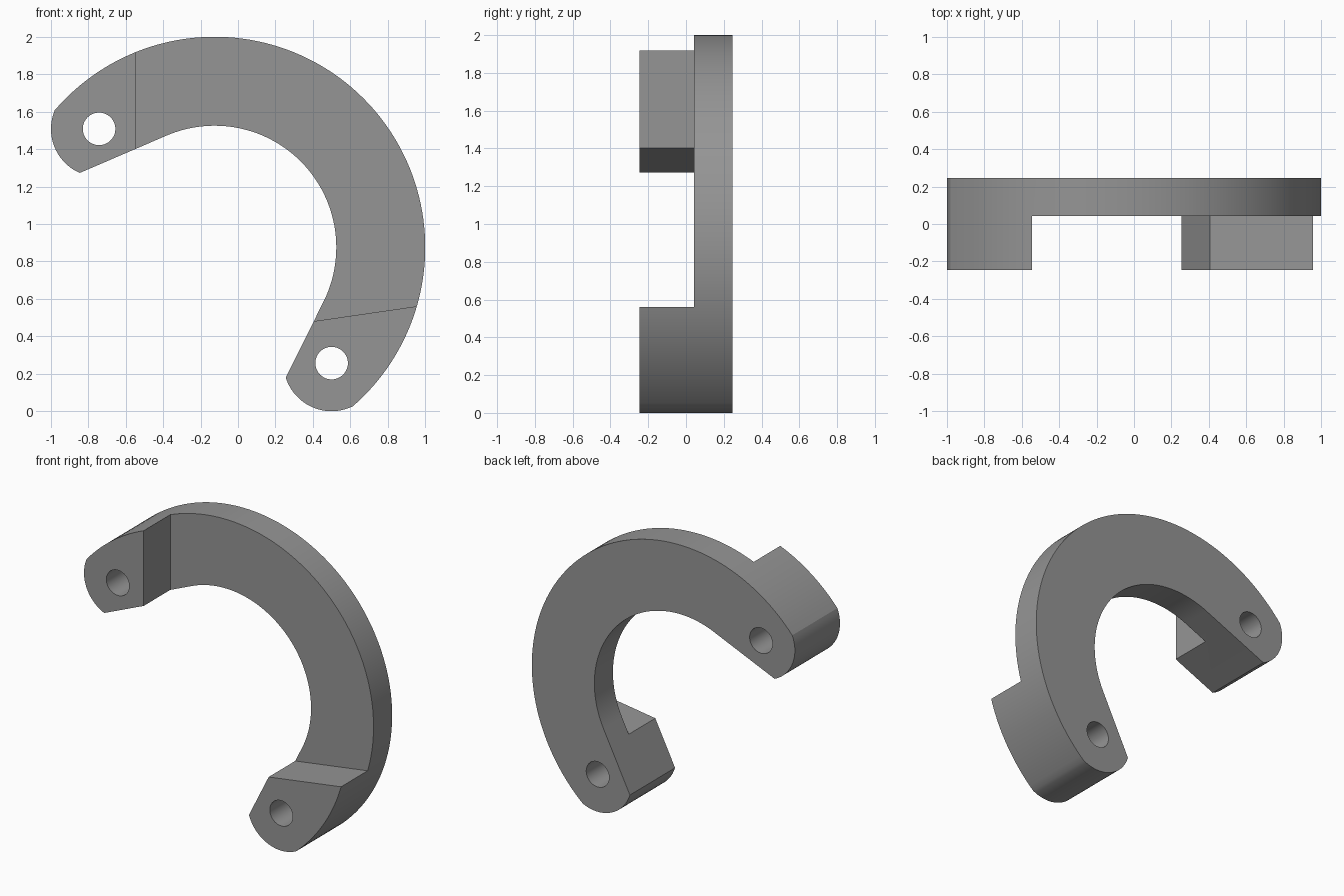
import bpy, bmesh, math
from mathutils import Vector

if "Cube" in bpy.data.objects:
    bpy.data.objects.remove(bpy.data.objects["Cube"])

CENTRE = Vector((-0.125, 0.875))          # ring centre in x, z
R_OUT, R_IN, R_END, R_HOLE = 1.125, 0.65, 0.257, 0.087
FRONT, STEP, BACK = -0.245, 0.043, 0.245  # depths along y
HOLES = [Vector((-0.742, 1.508)), Vector((0.5, 0.257))]

grey = bpy.data.materials.new("plain grey")
grey.diffuse_color = (0.30, 0.30, 0.30, 1)
grey.use_nodes = True
grey.node_tree.nodes["Principled BSDF"].inputs["Base Color"].default_value = grey.diffuse_color


def arc(c, r, a0, a1, n):
    return [c + r * Vector((math.cos(a), math.sin(a)))
            for a in (a0 + (a1 - a0) * i / n for i in range(n + 1))]


def angle(v):
    return math.atan2(v.y, v.x)


def prism(name, pts, y0, y1):
    """Extrude an x-z outline along y."""
    bm = bmesh.new()
    face = bm.faces.new([bm.verts.new((p[0], y0, p[1])) for p in pts])
    ext = bmesh.ops.extrude_face_region(bm, geom=[face])
    moved = [g for g in ext["geom"] if isinstance(g, bmesh.types.BMVert)]
    bmesh.ops.translate(bm, verts=moved, vec=(0, y1 - y0, 0))
    bmesh.ops.recalc_face_normals(bm, faces=bm.faces)
    me = bpy.data.meshes.new(name)
    bm.to_mesh(me)
    bm.free()
    me.materials.append(grey)
    ob = bpy.data.objects.new(name, me)
    bpy.context.collection.objects.link(ob)
    return ob


def outer_angle(hole, side):
    """Angle where the rounded end leaves the outer circle."""
    d = hole - CENTRE
    k = (R_OUT**2 + d.length**2 - R_END**2) / (2 * R_OUT * d.length)
    return angle(d) + side * math.acos(k)


def tangent_angle(p, side):
    """Angle where the straight inner edge from p touches the inner circle."""
    d = p - CENTRE
    return angle(d) + side * math.acos(R_IN / d.length)


# Outline: outer arc, rounded end, inner arc with tangent flats, rounded end
a_top, a_low = outer_angle(HOLES[0], 1), outer_angle(HOLES[1], -1)
outer = arc(CENTRE, R_OUT, a_low, a_top, 96)
tau = 2 * math.pi
end_top = arc(HOLES[0], R_END, angle(outer[-1] - HOLES[0]) % tau, math.radians(246.3), 20)
end_low = arc(HOLES[1], R_END, math.radians(197.4), angle(outer[0] - HOLES[1]) % tau, 20)
inner = arc(CENTRE, R_IN, tangent_angle(end_top[-1], -1), tangent_angle(end_low[0], 1), 64)
bracket = prism("curved_bracket", outer + end_top[1:] + inner + end_low[:-1], FRONT, BACK)

# Recess leaves a thick pad at each end; bores go right through
slope = 0.145
recess = [(-0.545, 0.48 - 0.945 * slope), (2, 0.48 + 1.6 * slope), (2, 3), (-0.545, 3)]
cutters = [prism("recess_cutter", recess, -1, STEP)]
cutters += [prism("bore_cutter", arc(h, R_HOLE, 0, tau, 48)[:-1], -1, 1) for h in HOLES]

bpy.context.view_layer.objects.active = bracket
bracket.select_set(True)
for cutter in cutters:
    mod = bracket.modifiers.new("cut", "BOOLEAN")
    mod.operation, mod.solver, mod.object = "DIFFERENCE", "EXACT", cutter
    bpy.ops.object.modifier_apply(modifier=mod.name)
    bpy.data.objects.remove(cutter)

bpy.ops.object.shade_smooth_by_angle(angle=math.radians(20))
